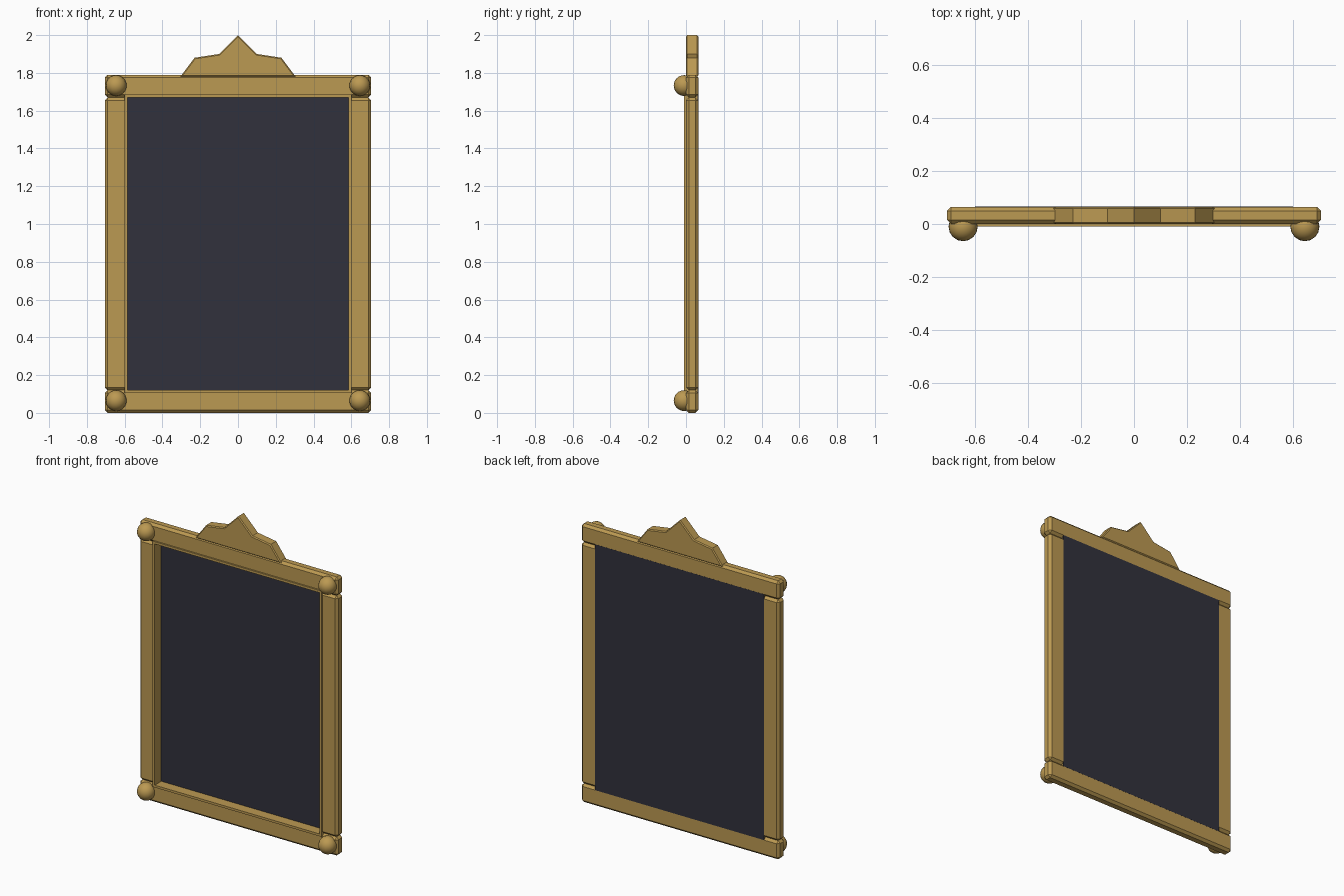
import bpy
import bmesh

cube = bpy.data.objects.get("Cube")
if cube:
    bpy.data.objects.remove(cube, do_unlink=True)


def material(name, rgb):
    m = bpy.data.materials.new(name)
    m.use_nodes = True
    m.diffuse_color = (*rgb, 1)
    bsdf = next(n for n in m.node_tree.nodes if n.type == "BSDF_PRINCIPLED")
    bsdf.inputs["Base Color"].default_value = (*rgb, 1)
    return m


gold = material("antique_gold", (0.50, 0.32, 0.085))
dark = material("dark_slate", (0.031, 0.031, 0.045))


def finish(name, bm, mat, bevel=0):
    if bevel:
        bmesh.ops.bevel(bm, geom=bm.edges[:], offset=bevel, segments=1,
                        affect="EDGES", profile=0.5)
    bmesh.ops.recalc_face_normals(bm, faces=bm.faces[:])
    mesh = bpy.data.meshes.new(name)
    bm.to_mesh(mesh)
    bm.free()
    mesh.materials.append(mat)
    obj = bpy.data.objects.new(name, mesh)
    bpy.context.collection.objects.link(obj)
    return obj


def box(name, xs, ys, zs, mat, bevel=0):
    bm = bmesh.new()
    bmesh.ops.create_cube(bm, size=1)
    for v in bm.verts:
        v.co = [lo + (c + 0.5) * (hi - lo)
                for c, (lo, hi) in zip(v.co, (xs, ys, zs))]
    return finish(name, bm, mat, bevel)


W, H, BAR = 0.705, 1.79, 0.12     # outer half width, height, bar width
BACK = 0.065
IN = W - BAR                      # opening half width
LIP = 0.015

# Chamfered rails and stiles
depth = (0, BACK)
for label, z in (("bottom", 0), ("top", H - BAR)):
    box(label + "_rail", (-W, W), depth, (z, z + BAR), gold, LIP)
for label, x in (("right", -W), ("left", IN)):
    box(label + "_stile", (x, x + BAR), depth, (BAR, H - BAR), gold, LIP)

# Slim liner around the opening
lip_depth = (-0.01, 0.06)
for label, z in (("bottom", BAR - LIP), ("top", H - BAR)):
    box(label + "_liner", (-IN - LIP, IN + LIP), lip_depth, (z, z + LIP), gold)
for label, x in (("right", -IN - LIP), ("left", IN)):
    box(label + "_liner", (x, x + LIP), lip_depth, (BAR, H - BAR), gold)

# Dark panel set at the back
box("panel", (-IN - LIP, IN + LIP), (0.056, BACK + 0.0005),
    (BAR - LIP, H - BAR + LIP), dark)

# Pointed crest on the top rail
half = [(0.305, 1.78), (0.23, 1.88), (0.10, 1.90)]
outline = half + [(0, 2.0)] + [(-x, z) for x, z in reversed(half)]
bm = bmesh.new()
face = bm.faces.new([bm.verts.new((x, 0, z)) for x, z in outline])
side = bmesh.ops.extrude_face_region(bm, geom=[face])
new_verts = [g for g in side["geom"] if isinstance(g, bmesh.types.BMVert)]
bmesh.ops.translate(bm, verts=new_verts, vec=(0, BACK, 0))
bmesh.ops.recalc_face_normals(bm, faces=bm.faces[:])
rims = [e for e in bm.edges if abs(e.verts[0].co.y - e.verts[1].co.y) < 0.001]
bmesh.ops.bevel(bm, geom=rims, offset=0.006, segments=1, affect="EDGES", profile=0.5)
finish("crest", bm, gold)

# Round corner studs
for v_label, z in (("bottom", 0.065), ("top", 1.733)):
    for h_label, x in (("right", -0.645), ("left", 0.645)):
        bm = bmesh.new()
        bmesh.ops.create_uvsphere(bm, u_segments=16, v_segments=12, radius=0.055)
        for f in bm.faces:
            f.smooth = True
        stud = finish(f"{v_label}_{h_label}_stud", bm, gold)
        stud.location = (x, -0.01, z)
